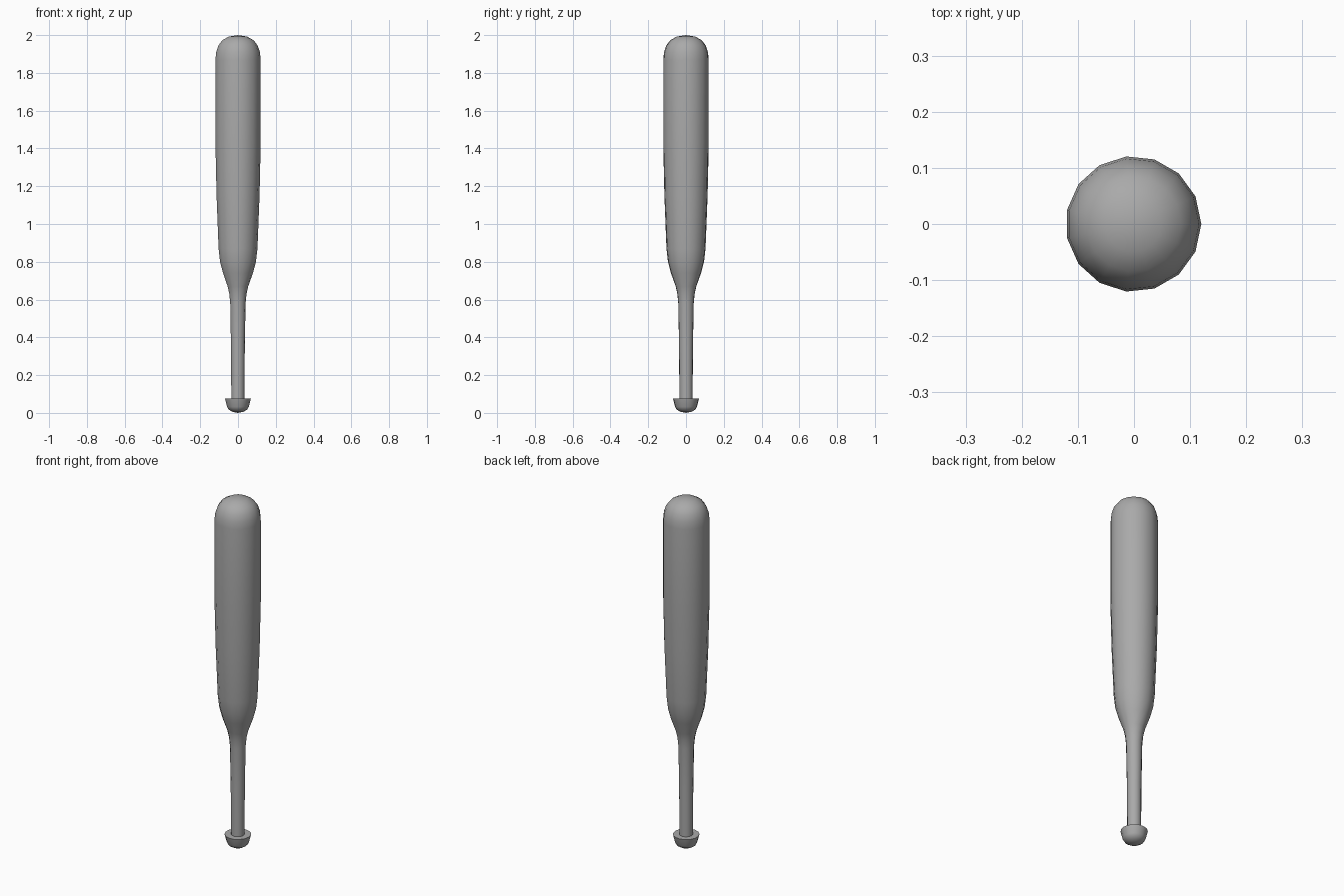
import bpy, bmesh
from math import cos, sin, tau

cube = bpy.data.objects.get("Cube")
if cube:
    bpy.data.objects.remove(cube)

SIDES = 15

grey = bpy.data.materials.new("plain grey")
colour = (0.4, 0.4, 0.4, 1)
grey.use_nodes = True
grey.diffuse_color = colour
grey.node_tree.nodes["Principled BSDF"].inputs["Base Color"].default_value = colour


def turned(name, profile):
    """Turn a (radius, height) profile around z; zero radius closes to a point."""
    bm = bmesh.new()
    rings = []
    for r, z in profile:
        count = SIDES if r else 1
        rings.append([bm.verts.new((r * cos(tau * i / SIDES) - 0.001,
                                    r * sin(tau * i / SIDES), z))
                      for i in range(count)])
    for low, high in zip(rings, rings[1:]):
        for i in range(SIDES):
            j = (i + 1) % SIDES
            corners = [low[i % len(low)], low[j % len(low)],
                       high[j % len(high)], high[i % len(high)]]
            bm.faces.new(list(dict.fromkeys(corners)))
    bmesh.ops.recalc_face_normals(bm, faces=bm.faces)
    mesh = bpy.data.meshes.new(name)
    bm.to_mesh(mesh)
    bm.free()
    mesh.materials.append(grey)
    obj = bpy.data.objects.new(name, mesh)
    bpy.context.collection.objects.link(obj)
    bpy.ops.object.select_all(action="DESELECT")
    obj.select_set(True)
    bpy.context.view_layer.objects.active = obj
    bpy.ops.object.shade_smooth_by_angle(angle=0.9)
    return obj


# Knob, straight grip, flared taper, barrel and domed end in one turned piece
turned("bat", [
    (0, 0), (0.03, 0.006), (0.05, 0.018), (0.058, 0.032), (0.069, 0.075),
    (0.035, 0.075), (0.037, 0.35), (0.041, 0.58),
    (0.046, 0.63), (0.055, 0.67), (0.08, 0.74), (0.096, 0.8), (0.104, 0.87),
    (0.115, 1.15), (0.121, 1.42), (0.121, 1.87),
    (0.117, 1.91), (0.105, 1.945), (0.085, 1.972), (0.05, 1.992), (0, 2),
])
